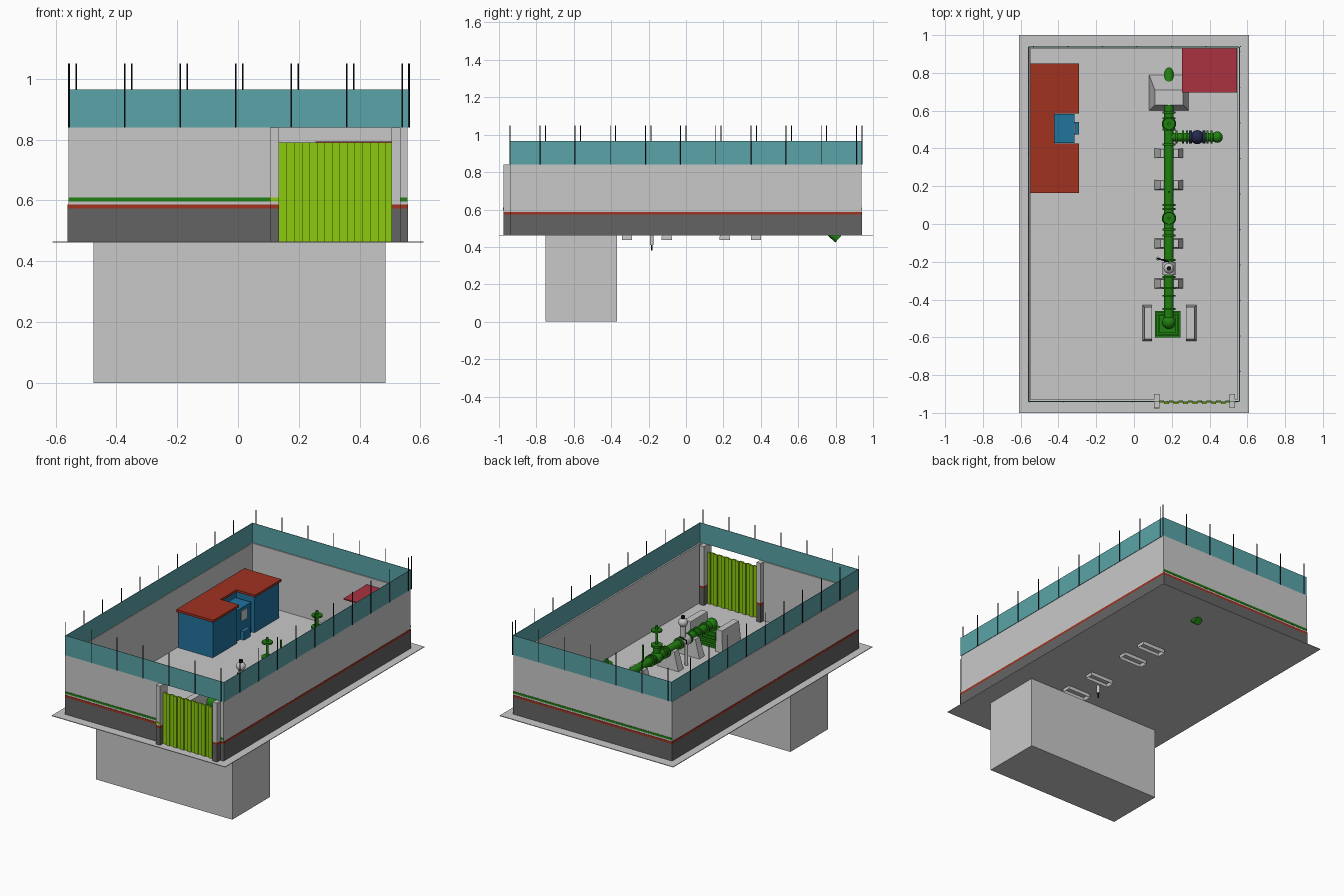
import bpy, bmesh, math
from mathutils import Vector

if "Cube" in bpy.data.objects:
    bpy.data.objects.remove(bpy.data.objects["Cube"])


def material(name, r, g, b):
    lin = [((c / 255 + 0.055) / 1.055) ** 2.4 for c in (r, g, b)] + [1]
    m = bpy.data.materials.new(name)
    m.use_nodes = True
    m.diffuse_color = lin
    m.node_tree.nodes["Principled BSDF"].inputs["Base Color"].default_value = lin
    return m


concrete = material("light concrete", 201, 201, 201)
dark = material("dark grey", 100, 100, 100)
rust = material("rust red", 160, 50, 32)
green = material("pipe green", 32, 128, 16)
lime = material("gate lime", 140, 202, 14)
teal = material("fence teal", 90, 164, 168)
blue = material("building blue", 32, 115, 158)
crimson = material("canopy crimson", 170, 50, 64)
black = material("post black", 18, 20, 28)
navy = material("valve navy", 36, 40, 76)


def finish(bm, name, mat):
    bmesh.ops.recalc_face_normals(bm, faces=bm.faces[:])
    me = bpy.data.meshes.new(name)
    bm.to_mesh(me)
    bm.free()
    me.materials.append(mat)
    ob = bpy.data.objects.new(name, me)
    bpy.context.collection.objects.link(ob)
    return ob


def frustum(name, mat, base, z0, top, z1, hollow=False):
    """Block between two rectangles given as x0, x1, y0, y1."""
    bm = bmesh.new()
    rings = []
    for (x0, x1, y0, y1), z in ((base, z0), (top, z1)):
        rings.append([bm.verts.new((x, y, z)) for x, y in
                      ((x0, y0), (x1, y0), (x1, y1), (x0, y1))])
    lo, hi = rings
    bottom = bm.faces.new(lo[::-1])
    bm.faces.new(hi)
    for i in range(4):
        j = (i + 1) % 4
        bm.faces.new((lo[i], lo[j], hi[j], hi[i]))
    if hollow:
        bmesh.ops.inset_region(bm, faces=[bottom], thickness=0.012)
        new = bmesh.ops.extrude_discrete_faces(bm, faces=[bottom])["faces"][0]
        bmesh.ops.translate(bm, verts=new.verts[:], vec=(0, 0, 0.02))
    return finish(bm, name, mat)


def box(name, mat, x0, x1, y0, y1, z0, z1):
    return frustum(name, mat, (x0, x1, y0, y1), z0, (x0, x1, y0, y1), z1)


def rod(name, mat, a, b, r, sides=20):
    a, b = Vector(a), Vector(b)
    bm = bmesh.new()
    bmesh.ops.create_cone(bm, cap_ends=True, segments=sides, radius1=r, radius2=r,
                          depth=(b - a).length)
    rot = (b - a).to_track_quat("Z", "Y").to_matrix()
    bmesh.ops.rotate(bm, verts=bm.verts[:], matrix=rot, cent=(0, 0, 0))
    bmesh.ops.translate(bm, verts=bm.verts[:], vec=(a + b) / 2)
    for f in bm.faces:
        f.smooth = len(f.verts) == 4
    ob = finish(bm, name, mat)
    for e in ob.data.edges:
        e.use_edge_sharp = False
    ob.data.set_sharp_from_angle(angle=math.radians(40))
    return ob


def ball(name, mat, c, r):
    bm = bmesh.new()
    bmesh.ops.create_uvsphere(bm, u_segments=20, v_segments=12, radius=r)
    bmesh.ops.translate(bm, verts=bm.verts[:], vec=c)
    for f in bm.faces:
        f.smooth = True
    return finish(bm, name, mat)


G = 0.463                        # ground level
W, E, S, N = -0.558, 0.557, -0.94, 0.938   # outer wall lines
TOP, T = 0.84, 0.01
GATE0, GATE1 = 0.135, 0.51

# Ground sheet and buried tank
box("ground_slab", concrete, -0.61, 0.61, -1, 1, G - 0.002, G + 0.002)
box("buried_tank", concrete, -0.475, 0.485, -0.75, -0.37, 0, G - 0.002)

# Perimeter walls with painted bands on the outside
walls = {
    "left_wall": (W, W + T, S, N), "right_wall": (E - T, E, S, N),
    "back_wall": (W, E, N - T, N),
    "front_wall_long": (W, GATE0, S, S + T), "front_wall_short": (GATE1, E, S, S + T),
}
for name, (x0, x1, y0, y1) in walls.items():
    box(name, concrete, x0, x1, y0, y1, G, TOP)
    along_x = x1 - x0 > y1 - y0
    bands = [("base_band", dark, G, 0.573), ("red_band", rust, 0.573, 0.587)]
    if along_x:
        bands.append(("green_band", green, 0.597, 0.61))
    for label, mat, z0, z1 in bands:
        p = 0.002
        a, b, c, d = x0, x1, y0, y1
        if name.startswith("left"):
            a, b = x0 - p, x0
        elif name.startswith("right"):
            a, b = x1, x1 + p
        elif name.startswith("back"):
            c, d = y1, y1 + p
        else:
            c, d = y0 - p, y0
        box(name + "_" + label, mat, a, b, c, d, z0, z1)

# Gate pillars and corrugated gate
for side, x in (("left", 0.105), ("right", 0.505)):
    box(side + "_pillar", concrete, x, x + 0.03, -0.975, -0.9, 0.587, TOP)
    box(side + "_pillar_red", rust, x, x + 0.03, -0.975, -0.9, 0.573, 0.587)
    box(side + "_pillar_base", dark, x, x + 0.03, -0.975, -0.9, G, 0.573)
box("left_pillar_stripe", lime, 0.105, GATE0, -0.978, -0.975, 0.597, 0.61)
ribs = 15
step = (GATE1 - GATE0) / ribs
for i in range(ribs):
    y = -0.945 - 0.007 * (i % 2)
    box(f"gate_panel_{i}", lime, GATE0 + i * step, GATE0 + (i + 1) * step, y, y + 0.01, G, 0.79)

# Teal screen above the walls
F, t = 0.965, 0.003
box("screen_front", teal, W + 0.003, E + 0.003, S, S + t, TOP, F)
box("screen_back", teal, W + 0.003, E + 0.003, N - t, N, TOP, F)
box("screen_left", teal, W + 0.003, W + 0.003 + t, S, N, TOP, F)
box("screen_right", teal, E + 0.003 - t, E + 0.003, S, N, TOP, F)

# Thin posts
def post(x, y):
    rod("fence_post", black, (x, y, TOP), (x, y, 1.05), 0.0025, 6)


for i in range(7):
    post(-0.555 + i * 0.1825, S - 0.002)
    post(-0.532 + i * 0.1825, N + 0.002)
for i in range(10):
    post(E + 0.004, -0.78 + i * 0.188 - 0.001)
    post(W + 0.001, -0.94 + i * 0.188)

# Control building with recessed porch
roof_z, eave = 0.695, 0.71
for name, x0, x1, y0, y1 in (("rear", -0.54, -0.425, 0.175, 0.84),
                             ("south_wing", -0.425, -0.3, 0.175, 0.417),
                             ("north_wing", -0.425, -0.3, 0.593, 0.84)):
    box("building_" + name, blue, x0, x1, y0, y1, G, roof_z)
for name, x0, x1, y0, y1 in (("rear", -0.55, -0.42, 0.165, 0.85),
                             ("south", -0.42, -0.29, 0.165, 0.425),
                             ("north", -0.42, -0.29, 0.585, 0.85)):
    box("roof_" + name, rust, x0, x1, y0, y1, roof_z, eave)
box("porch", blue, -0.425, -0.315, 0.43, 0.582, G, 0.66)
box("porch_step", blue, -0.315, -0.29, 0.475, 0.54, G, 0.52)
box("porch_window", concrete, -0.315, -0.311, 0.48, 0.535, 0.58, 0.64)

# Corner canopy
box("canopy", crimson, 0.255, 0.545, 0.695, 0.935, 0.785, 0.793)

# Main pipeline
X, Z, R = 0.185, 0.58, 0.025
rod("main_pipe", green, (X, -0.52, Z), (X, 0.66, Z), R)
ball("pipe_bend", green, (X, 0.66, Z), R)
rod("sloping_pipe", green, (X, 0.66, Z), (X, 0.815, 0.443), R)
for y in (-0.45, -0.38, -0.34, -0.28, -0.19, -0.06, -0.03, 0.08, 0.1, 0.42, 0.5, 0.56, 0.59):
    rod("flange", green, (X, y - 0.005, Z), (X, y + 0.005, Z), 0.035)
ball("front_elbow", green, (X, -0.52, Z), 0.036)
rod("front_drop", green, (X, -0.52, G), (X, -0.52, Z), 0.03)

# Stepped pump bed between concrete blocks
for i in range(4):
    k = 0.008 * i
    box("pump_bed", green, 0.11 + k, 0.245 - k, -0.6 + k, -0.46 - k, G + 0.023 * i, G + 0.023 * i + 0.016)
box("pump_core", green, 0.135, 0.22, -0.575, -0.485, G, 0.55)
for side, x0, x1, lean in (("left", 0.045, 0.095, 0.01), ("right", 0.275, 0.33, -0.01)):
    frustum(side + "_pump_block", concrete, (x0, x1, -0.62, -0.43), G,
            (x0 + max(lean, 0), x1 + min(lean, 0), -0.61, -0.44), 0.6)

# Pipe saddles, footed below ground, and end thrust block
for y in (-0.315, -0.103, 0.207, 0.375):
    frustum("pipe_saddle", concrete, (0.1, 0.265, y - 0.027, y + 0.027), 0.437,
            (0.14, 0.235, y - 0.022, y + 0.022), 0.58, hollow=True)
frustum("thrust_block", concrete, (0.08, 0.29, 0.6, 0.79), G, (0.11, 0.26, 0.63, 0.71), 0.61)

# Gate valves with handwheels
for y, top in ((0.03, 0.78), (0.53, 0.76)):
    ball("valve_body", green, (X, y, Z), 0.038)
    rod("valve_bonnet", green, (X, y, Z), (X, y, 0.66), 0.022)
    rod("valve_flange", green, (X, y, 0.65), (X, y, 0.662), 0.034)
    rod("valve_stem", green, (X, y, 0.66), (X, y, top), 0.008, 12)
    rod("handwheel", green, (X, y, top - 0.035), (X, y, top - 0.025), 0.032)
rod("vent_stem", green, (X, 0.17, Z), (X, 0.17, 0.71), 0.006, 10)

# Pale meter valve
rod("meter_body", concrete, (X, -0.27, Z), (X, -0.2, Z), 0.034)
rod("meter_neck", concrete, (X, -0.235, Z), (X, -0.235, 0.69), 0.018)
ball("meter_head", concrete, (X, -0.235, 0.7), 0.028)
rod("meter_cap", black, (X, -0.235, 0.725), (X, -0.235, 0.74), 0.012, 12)
rod("meter_lever", black, (0.125, -0.183, 0.62), (X, -0.2, 0.62), 0.004, 8)
rod("drain_post", concrete, (0.125, -0.183, 0.41), (0.125, -0.183, 0.6), 0.01, 12)
rod("drain_pin", black, (0.125, -0.183, 0.38), (0.125, -0.183, 0.62), 0.004, 8)

# Side branch with dark valve
rod("branch_pipe", green, (X, 0.46, Z), (0.44, 0.46, Z), 0.022)
for x in (0.225, 0.26, 0.28, 0.39, 0.41):
    rod("branch_flange", green, (x - 0.005, 0.46, Z), (x + 0.005, 0.46, Z), 0.034)
ball("branch_valve", navy, (0.335, 0.46, Z), 0.037)
for x in (0.3, 0.37):
    rod("branch_valve_flange", navy, (x - 0.008, 0.46, Z), (x + 0.008, 0.46, Z), 0.034)
ball("branch_elbow", green, (0.44, 0.46, Z), 0.03)
rod("branch_drop", green, (0.44, 0.46, G), (0.44, 0.46, Z), 0.024)
